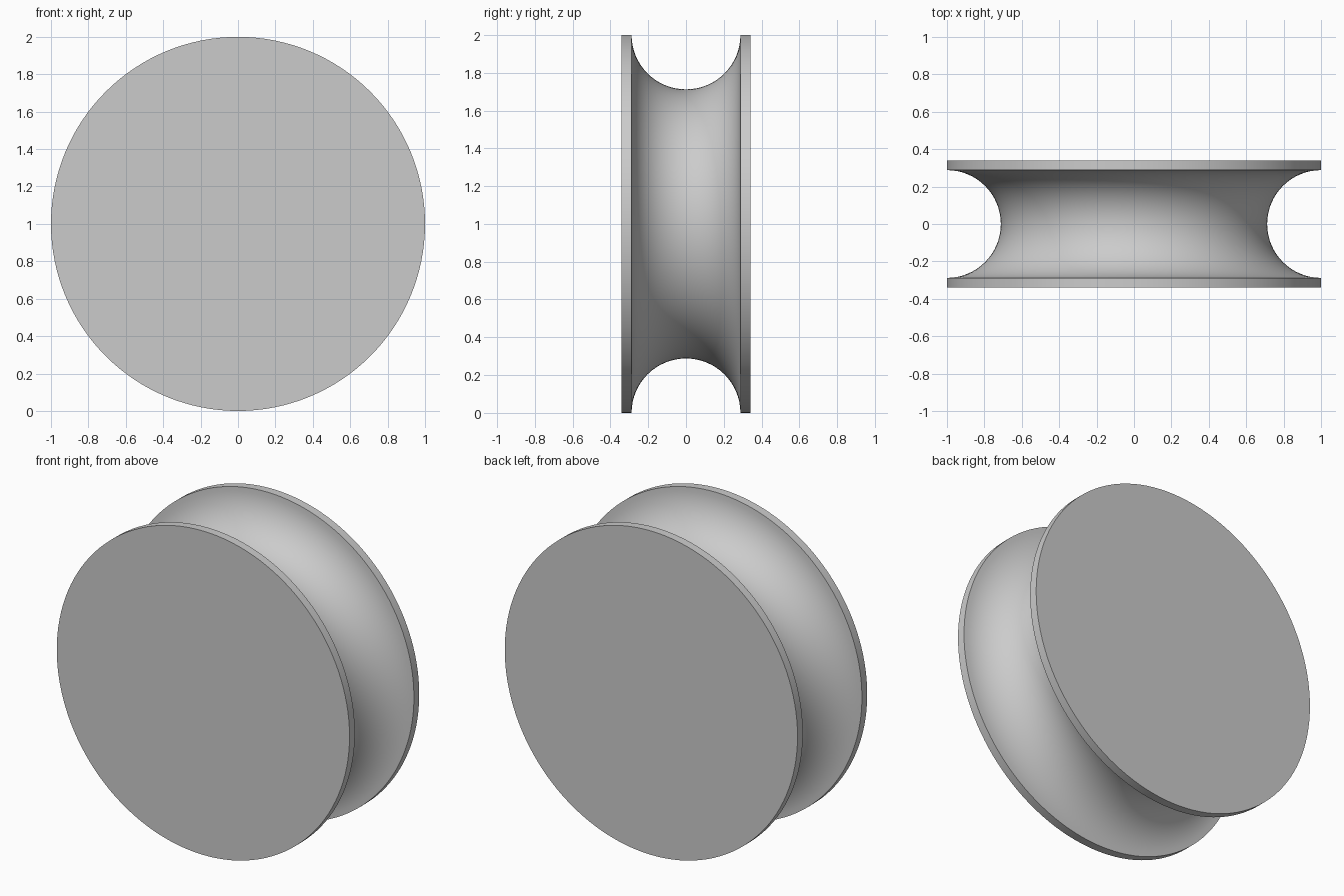
import bpy
import bmesh
import math
from mathutils import Matrix, Vector

cube = bpy.data.objects.get("Cube")
if cube:
    bpy.data.objects.remove(cube, do_unlink=True)

RADIUS = 1.0
HALF_WIDTH = 0.34
GROOVE = 0.288
SEGMENTS = 128
ARC_STEPS = 32

# Plain grey material
grey = bpy.data.materials.new("plain grey")
grey.use_nodes = True
colour = (0.6, 0.6, 0.6, 1)
grey.diffuse_color = colour
grey.node_tree.nodes["Principled BSDF"].inputs["Base Color"].default_value = colour

# Half section: flat side, thin rim, semicircular groove, thin rim, flat side
profile = [(0, -HALF_WIDTH), (RADIUS, -HALF_WIDTH)]
for i in range(ARC_STEPS + 1):
    a = math.pi * i / ARC_STEPS
    profile.append((RADIUS - GROOVE * math.sin(a), -GROOVE * math.cos(a)))
profile += [(RADIUS, HALF_WIDTH), (0, HALF_WIDTH)]

# Revolve the section around the wheel axle
bm = bmesh.new()
verts = [bm.verts.new((r, y, 0)) for r, y in profile]
edges = [bm.edges.new(pair) for pair in zip(verts, verts[1:])]
bmesh.ops.spin(bm, geom=verts + edges, cent=(0, 0, 0), axis=(0, 1, 0),
               angle=math.tau, steps=SEGMENTS, use_duplicate=False)
bmesh.ops.remove_doubles(bm, verts=bm.verts, dist=0.0001)
bmesh.ops.recalc_face_normals(bm, faces=bm.faces)
bmesh.ops.transform(bm, matrix=Matrix.Translation(Vector((0, 0, RADIUS))), verts=bm.verts)

mesh = bpy.data.meshes.new("grooved_wheel")
bm.to_mesh(mesh)
bm.free()
mesh.materials.append(grey)
wheel = bpy.data.objects.new("grooved_wheel", mesh)
bpy.context.collection.objects.link(wheel)

# Smooth groove with crisp rim edges
bpy.ops.object.select_all(action="DESELECT")
wheel.select_set(True)
bpy.context.view_layer.objects.active = wheel
bpy.ops.object.shade_smooth_by_angle(angle=math.radians(30))
